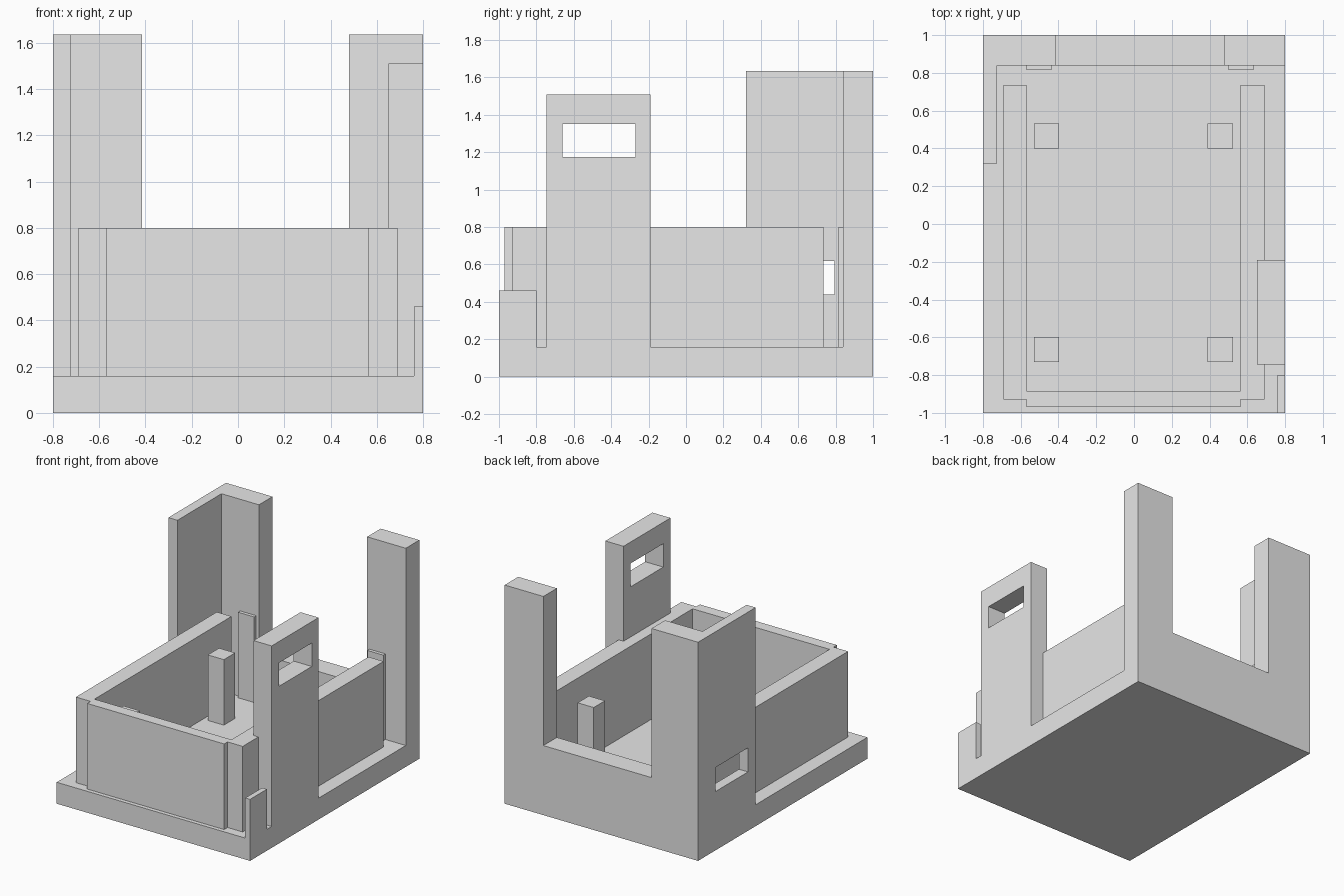
import bpy
import bmesh
from mathutils import Vector

default = bpy.data.objects.get("Cube")
if default:
    bpy.data.objects.remove(default, do_unlink=True)

# Single plain grey
GREY = (0.8, 0.8, 0.8, 1.0)
grey = bpy.data.materials.new("plain_grey")
grey.use_nodes = True
grey.diffuse_color = GREY
grey.node_tree.nodes["Principled BSDF"].inputs["Base Color"].default_value = GREY

FLOOR = 0.16
RIM = 0.8
TALL = 1.635


def finish(name, bm):
    bmesh.ops.recalc_face_normals(bm, faces=bm.faces)
    mesh = bpy.data.meshes.new(name)
    bm.to_mesh(mesh)
    bm.free()
    mesh.materials.append(grey)
    obj = bpy.data.objects.new(name, mesh)
    bpy.context.collection.objects.link(obj)
    return obj


def box(name, xs, ys, zs):
    """Box given by its extent along each axis."""
    bm = bmesh.new()
    bmesh.ops.create_cube(bm, size=1)
    low, high = (Vector(p) for p in zip(xs, ys, zs))
    for v in bm.verts:
        v.co = (low + high) / 2 + v.co * (high - low)
    return finish(name, bm)


def extrude_xz(name, profile, y0, y1):
    """Closed x-z outline extruded along y."""
    bm = bmesh.new()
    face = bm.faces.new([bm.verts.new((x, y0, z)) for x, z in profile])
    out = bmesh.ops.extrude_face_region(bm, geom=[face])
    moved = [g for g in out["geom"] if isinstance(g, bmesh.types.BMVert)]
    bmesh.ops.translate(bm, verts=moved, vec=(0, y1 - y0, 0))
    return finish(name, bm)


def cut_window(obj, xs, ys, zs):
    cutter = box(obj.name + "_cutter", xs, ys, zs)
    cutter.hide_render = True
    mod = obj.modifiers.new("window", "BOOLEAN")
    mod.operation = "DIFFERENCE"
    mod.solver = "EXACT"
    mod.object = cutter
    bpy.context.view_layer.objects.active = obj
    bpy.ops.object.modifier_apply(modifier=mod.name)
    bpy.data.objects.remove(cutter, do_unlink=True)


# Base slab
box("base", (-0.8, 0.8), (-1, 1), (0, FLOOR))

# Back wall: two tall ends with a low middle
extrude_xz("back_wall", [
    (-0.8, FLOOR), (0.8, FLOOR), (0.8, TALL), (0.48, TALL),
    (0.48, 0.52), (-0.415, 0.52), (-0.415, TALL), (-0.8, TALL)], 0.84, 1)

# Tall side wall at the back corner, with a low window
corner = box("corner_wall", (-0.8, -0.725), (0.32, 0.84), (FLOOR, TALL))
cut_window(corner, (-0.9, -0.6), (0.41, 0.795), (0.44, 0.62))

# Tall side panel with a window near its top
panel = box("window_panel", (0.65, 0.8), (-0.745, -0.19), (FLOOR, 1.51))
cut_window(panel, (0.5, 0.9), (-0.66, -0.27), (1.175, 1.35))

# Low tab at the front corner
box("corner_tab", (0.76, 0.8), (-1, -0.8), (FLOOR, 0.46))

# Inner tray walls
box("inner_front_wall", (-0.568, 0.565), (-0.97, -0.885), (FLOOR, RIM))
box("inner_left_wall", (0.565, 0.69), (-0.93, 0.735), (FLOOR, RIM))
box("inner_right_wall", (-0.69, -0.568), (-0.93, 0.735), (FLOOR, RIM))

# Guide strips on the back wall
for side, x in (("left", 0.5), ("right", -0.57)):
    box(side + "_guide_strip", (x, x + 0.132), (0.815, 0.84), (FLOOR, RIM))

# Four support posts
for side, x in (("left", 0.39), ("right", -0.53)):
    for end, y in (("front", -0.73), ("back", 0.4)):
        box(f"{end}_{side}_post", (x, x + 0.133), (y, y + 0.133), (FLOOR, 0.65))
